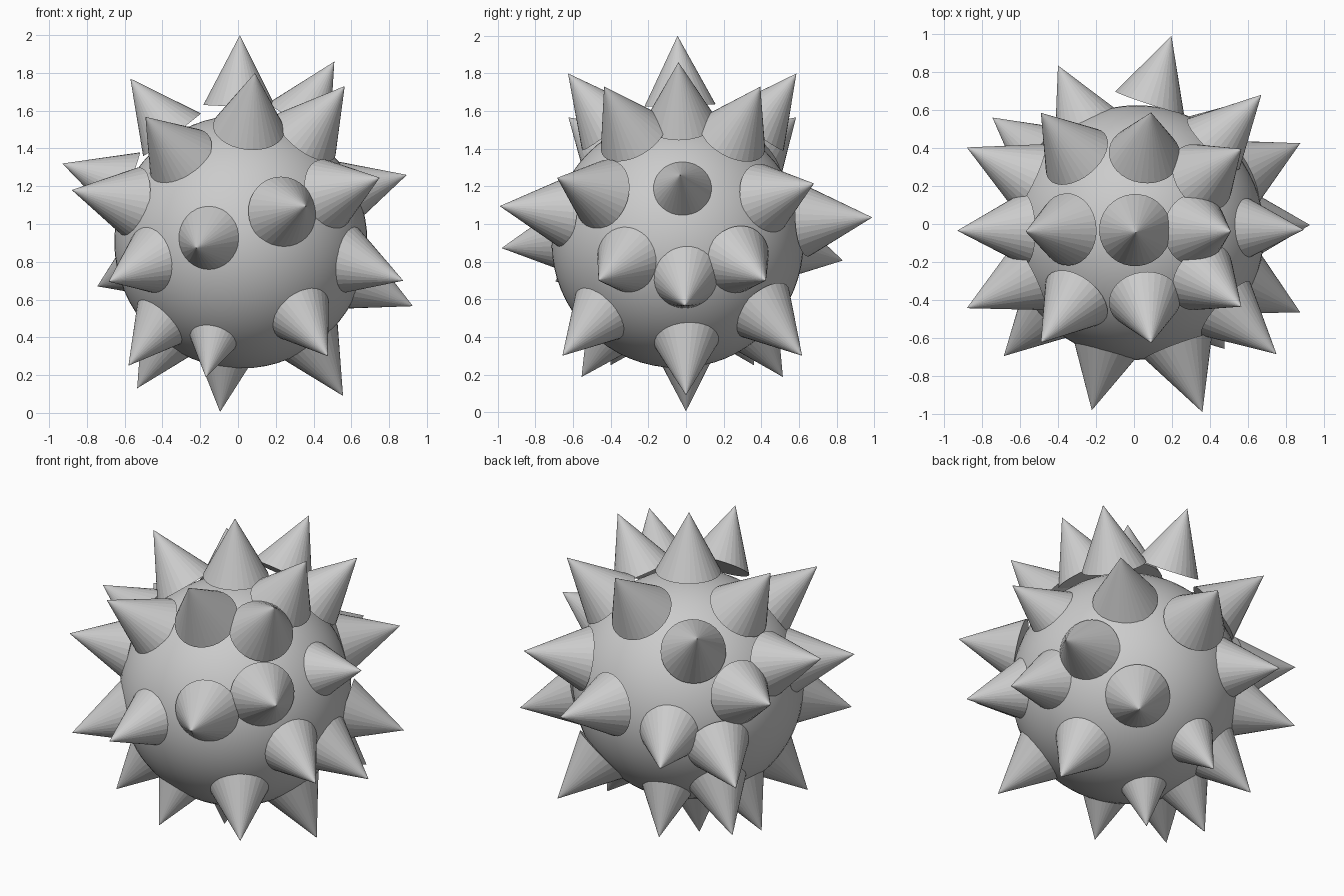
import bpy
from mathutils import Vector

R, H = 0.19, 0.37                 # spike base radius and height
AIM = Vector((0, -0.01, 1.0))     # spikes radiate from here
MID_Y = -0.02                     # mirror plane of the paired spikes

# smooth round body
bpy.ops.mesh.primitive_uv_sphere_add(segments=64, ring_count=32, radius=0.67,
                                     location=(0.015, -0.045, 0.905))
body = bpy.context.object
body.name = "body"
bpy.ops.object.shade_smooth()


def spike(tip, axis=None):
    """Faceted cone with its point at tip, pointing outwards."""
    tip = Vector(tip)
    axis = (Vector(axis) if axis else tip - AIM).normalized()
    bpy.ops.mesh.primitive_cone_add(vertices=32, radius1=R, radius2=0, depth=H,
                                    location=tip - axis * H / 2,
                                    rotation=axis.to_track_quat('Z', 'Y').to_euler())
    bpy.context.object.name = "spike"


# spikes along the middle
for x, y, z in [(0.01, -0.045, 2.0), (0.51, -0.04, 1.86), (-0.57, -0.04, 1.77),
                (-0.93, -0.035, 1.32), (0.894, -0.03, 1.26), (0.926, -0.005, 0.565),
                (0.556, 0, 0.09), (-0.534, 0, 0.13), (-0.095, 0, 0.005)]:
    spike((x, y, z))

# mirrored front/back pairs (x, distance from middle, z)
for x, d, z in [(0.565, 0.415, 1.73), (0.09, 0.607, 1.80), (-0.49, 0.605, 1.567),
                (-0.88, 0.423, 1.18), (0.875, 0.445, 0.70), (0.476, 0.637, 0.30),
                (-0.17, 0.535, 0.187), (-0.58, 0.38, 0.25)]:
    for s in (-1, 1):
        spike((x, MID_Y + s * d, z))

# irregular front spikes
for t in [(0.75, -0.685, 1.245), (0.36, -0.99, 1.095), (-0.222, -0.98, 0.872),
          (-0.685, -0.695, 0.695)]:
    spike(t)

# irregular back spikes
for t in [(0.67, 0.68, 1.215), (-0.40, 0.834, 0.806), (-0.745, 0.56, 0.67)]:
    spike(t)
spike((0.197, 0.99, 1.035), (0.31, 0.95, 0.05))
